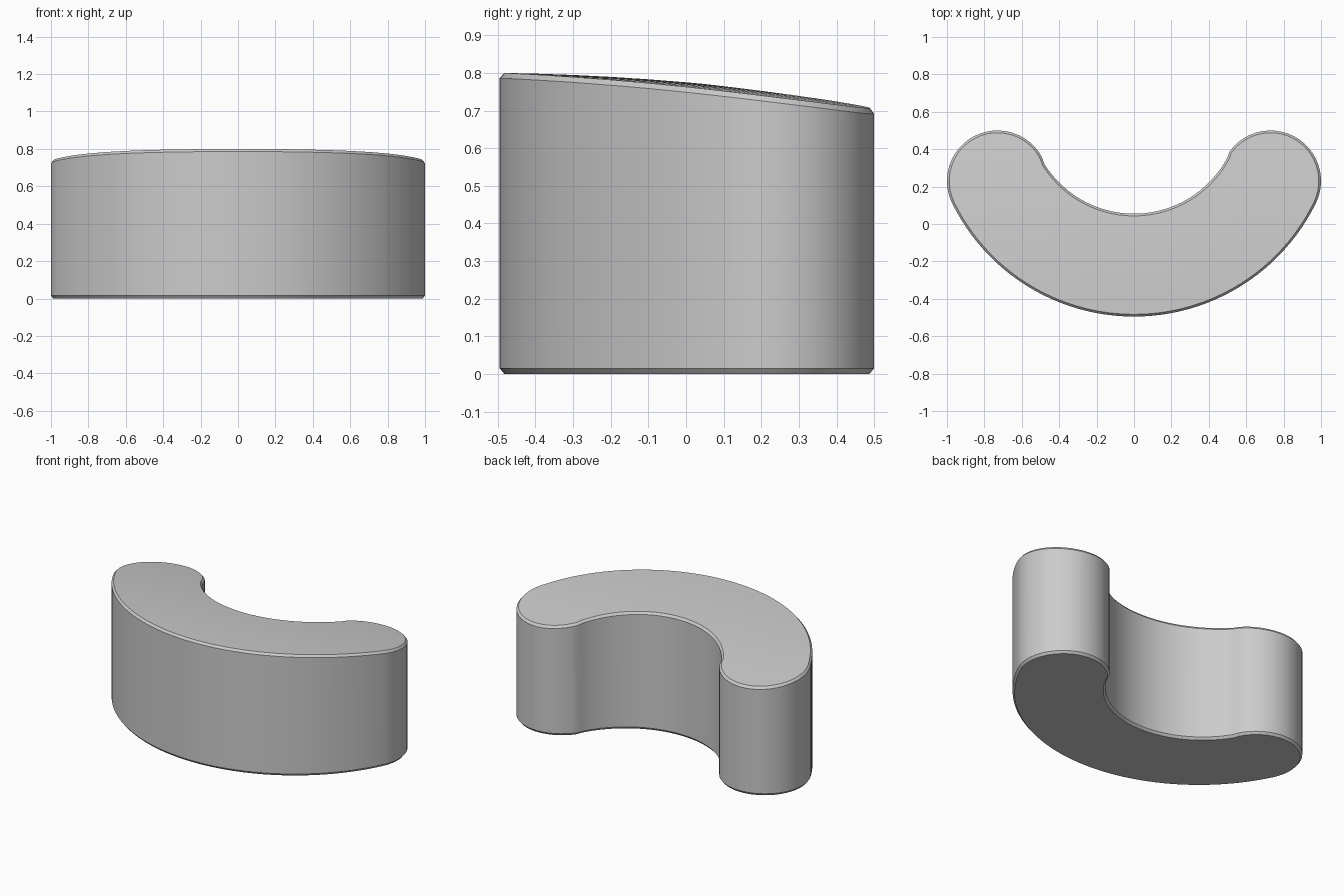
import bpy, bmesh
from math import atan2, cos, sin, pi
from mathutils import Vector

if "Cube" in bpy.data.objects:
    bpy.data.objects.remove(bpy.data.objects["Cube"])

# Crescent made of tangent arcs: outer sweep, two round ends, inner hollow
OUTER_Y, OUTER_R = 0.588, 1.083
END_X, END_Y, END_R = 0.73, 0.23, 0.27
INNER_Y, INNER_R = 0.62, 0.565


def arc(cx, cy, r, a0, a1, n):
    return [Vector((cx + r * cos(a0 + (a1 - a0) * i / n),
                    cy + r * sin(a0 + (a1 - a0) * i / n))) for i in range(n)]


def outline(inset):
    out_a = atan2(END_Y - OUTER_Y, END_X)
    in_a = atan2(END_Y - INNER_Y, END_X)
    r = END_R - inset
    pts = arc(0, OUTER_Y, OUTER_R - inset, -pi - out_a, out_a, 48)
    pts += arc(END_X, END_Y, r, out_a, in_a + pi, 24)
    pts += arc(0, INNER_Y, INNER_R + inset, in_a, -pi - in_a, 32)
    pts += arc(-END_X, END_Y, r, -in_a, pi - out_a, 24)
    return pts


def crown(x, y):
    # Gently domed top, falling away towards the back
    t = y + 0.49
    return 0.8 - 0.0148 * t - 0.0738 * t * t - 0.015 * x * x


# Stacked rings: bottom chamfer, wall, top chamfer
bm = bmesh.new()
rings = []
for inset, on_top, offset in ((0.012, 0, 0), (0, 0, 0.015),
                              (0, 1, -0.014), (0.012, 1, 0)):
    rings.append([bm.verts.new((p.x, p.y, on_top * crown(p.x, p.y) + offset))
                  for p in outline(inset)])
count = len(rings[0])
for low, high in zip(rings, rings[1:]):
    for i in range(count):
        j = (i + 1) % count
        bm.faces.new((low[i], low[j], high[j], high[i]))
bm.faces.new(rings[0][::-1])

# Top cap, flattened for cutting into a grid and then raised to the dome
for v in rings[3]:
    v.co.z = 1
bm.faces.new(rings[3])
cuts = [((i / 10, 0, 0), (1, 0, 0)) for i in range(-9, 10)]
cuts += [((0, i / 10, 0), (0, 1, 0)) for i in range(-4, 5)]
for co, normal in cuts:
    faces = [f for f in bm.faces if all(v.co.z > 0.99 for v in f.verts)]
    geom = set(faces)
    for f in faces:
        geom.update(f.edges, f.verts)
    bmesh.ops.bisect_plane(bm, geom=list(geom), plane_co=co, plane_no=normal,
                           dist=0.0001)
for v in bm.verts:
    if v.co.z > 0.99:
        v.co.z = crown(v.co.x, v.co.y)
bmesh.ops.recalc_face_normals(bm, faces=bm.faces)

mesh = bpy.data.meshes.new("crescent_block")
bm.to_mesh(mesh)
bm.free()
block = bpy.data.objects.new("crescent_block", mesh)
bpy.context.collection.objects.link(block)

# Plain grey finish
grey = bpy.data.materials.new("plain_grey")
grey.use_nodes = True
grey.diffuse_color = (0.6, 0.6, 0.6, 1)
grey.node_tree.nodes["Principled BSDF"].inputs["Base Color"].default_value = (0.6, 0.6, 0.6, 1)
mesh.materials.append(grey)

bpy.context.view_layer.objects.active = block
block.select_set(True)
bpy.ops.object.shade_smooth_by_angle(angle=pi / 6)
